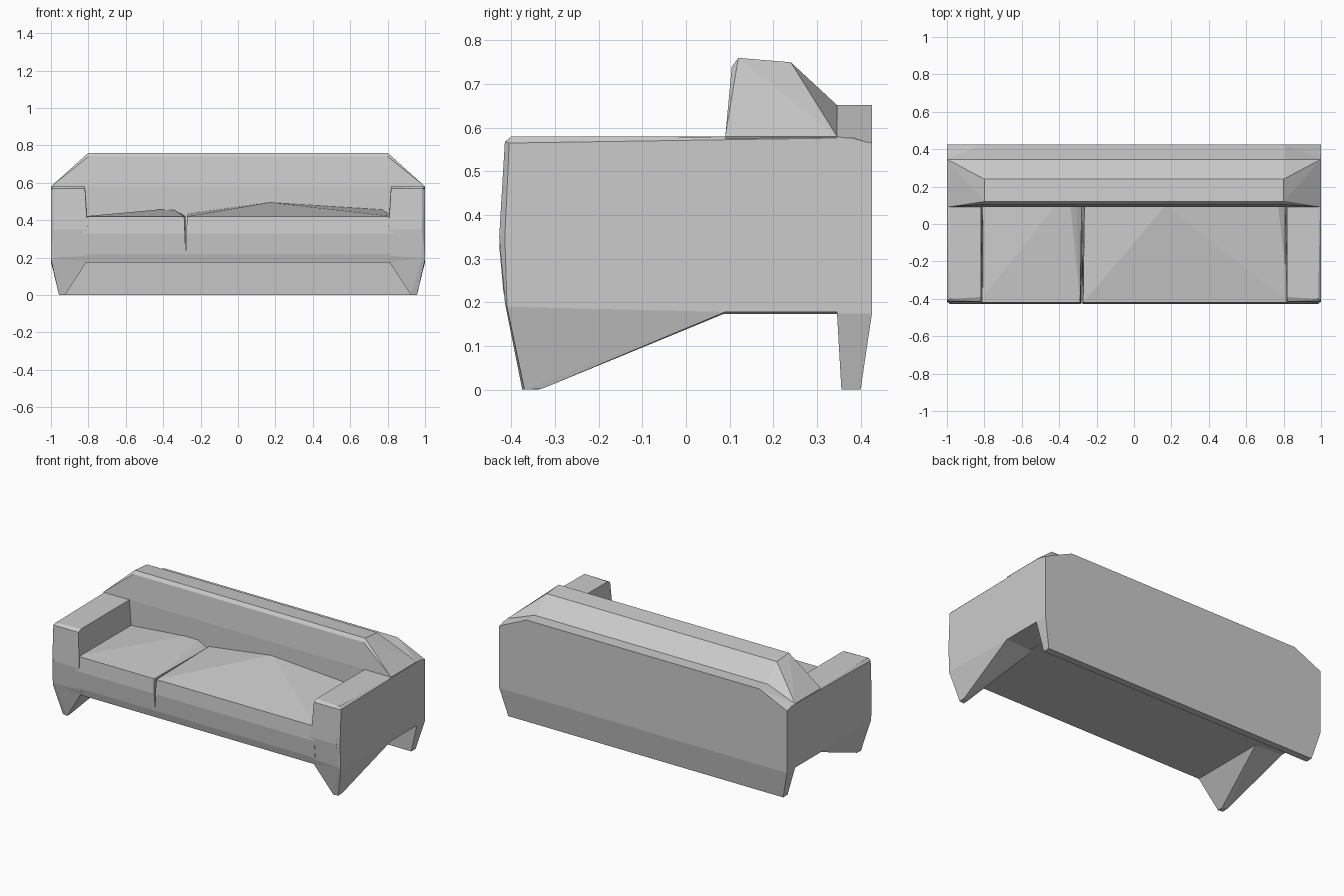
import bpy, bmesh

if "Cube" in bpy.data.objects:
    bpy.data.objects.remove(bpy.data.objects["Cube"])


def hull(name, points, mirror=False):
    """Faceted solid wrapped around the points, optionally mirrored in x."""
    pts = list(points)
    if mirror:
        pts += [(-x, y, z) for x, y, z in pts]
    bm = bmesh.new()
    for p in pts:
        bm.verts.new(p)
    res = bmesh.ops.convex_hull(bm, input=bm.verts[:])
    junk = {v for k in ("geom_interior", "geom_unused") for v in res[k]
            if isinstance(v, bmesh.types.BMVert)}
    bmesh.ops.delete(bm, geom=list(junk), context='VERTS')
    bmesh.ops.dissolve_limit(bm, angle_limit=0.01, verts=bm.verts[:], edges=bm.edges[:])
    bmesh.ops.recalc_face_normals(bm, faces=bm.faces[:])
    me = bpy.data.meshes.new(name)
    bm.to_mesh(me)
    bm.free()
    ob = bpy.data.objects.new(name, me)
    bpy.context.collection.objects.link(ob)
    return ob


def section(x, profile):
    """Place a (y, z) profile at the given x."""
    return [(x, y, z) for y, z in profile]


# Base rail under the cushions
hull("seat_base", section(0.83, [(-0.405, 0.173), (-0.418, 0.225),
                                 (0.36, 0.173), (0.36, 0.225)]), mirror=True)

# Seat cushions: straight front edge, back edge rising to a soft peak
front = [(-0.418, 0.22), (-0.428, 0.33), (-0.42, 0.42), (0.12, 0.22)]


def cushion(name, x_side, x_gap_low, x_gap_top, crest):
    pts = section(x_side, front)
    pts += [(x_gap_low, -0.418, 0.22), (x_gap_low, 0.12, 0.22),
            ((x_gap_low + x_gap_top) / 2, -0.428, 0.33), (x_gap_top, -0.42, 0.42)]
    pts += [(x, 0.10, z) for x, z in crest]
    return hull(name, pts)


cushion("seat_cushion_small", -0.83, -0.28, -0.288,
        [(-0.83, 0.42), (-0.42, 0.457), (-0.34, 0.455), (-0.31, 0.44), (-0.28, 0.42)])
cushion("seat_cushion_large", 0.83, -0.28, -0.272,
        [(-0.265, 0.435), (0.17, 0.495), (0.77, 0.457), (0.80, 0.435), (0.83, 0.42)])

# Backrest with sloping ends
hull("backrest",
     section(0.80, [(0.105, 0.74), (0.12, 0.76), (0.24, 0.75), (0.346, 0.652)])
     + section(1.0, [(0.09, 0.58), (0.346, 0.58)])
     + section(0.85, [(0.09, 0.30), (0.346, 0.30)]), mirror=True)

# Rear panel running down to the floor
hull("back_panel",
     section(0.81, [(0.346, 0.652), (0.426, 0.652)])
     + section(1.0, [(0.346, 0.58), (0.426, 0.565), (0.346, 0.175), (0.426, 0.175)])
     + section(0.955, [(0.356, 0.0), (0.40, 0.0)])
     + section(0.935, [(0.356, 0.0), (0.40, 0.0)]), mirror=True)

for s, side in ((1, "right"), (-1, "left")):
    # Arm: flat slab with a slightly bowed front
    arm = (section(1.0, [(-0.405, 0.565), (-0.415, 0.35), (-0.41, 0.19),
                         (0.38, 0.577), (0.42, 0.565), (0.09, 0.178), (0.42, 0.178)])
           + section(0.985, [(-0.40, 0.58), (-0.415, 0.568), (-0.428, 0.35), (-0.415, 0.20),
                             (0.38, 0.58)])
           + section(0.818, [(-0.39, 0.58), (-0.415, 0.568), (0.38, 0.58)])
           + section(0.805, [(-0.428, 0.35), (-0.415, 0.21), (-0.406, 0.174),
                             (0.35, 0.174), (0.35, 0.42)]))
    hull("arm_" + side, [(s * x, y, z) for x, y, z in arm])

    # Front leg: wedge sweeping back into the underside
    leg = (section(1.0, [(-0.41, 0.19), (0.09, 0.178)])
           + section(0.985, [(-0.415, 0.20)])
           + section(0.81, [(-0.406, 0.175), (0.09, 0.175)])
           + section(0.957, [(-0.37, 0.0), (-0.33, 0.002)])
           + section(0.925, [(-0.375, 0.0), (-0.34, 0.0)]))
    hull("front_leg_" + side, [(s * x, y, z) for x, y, z in leg])
